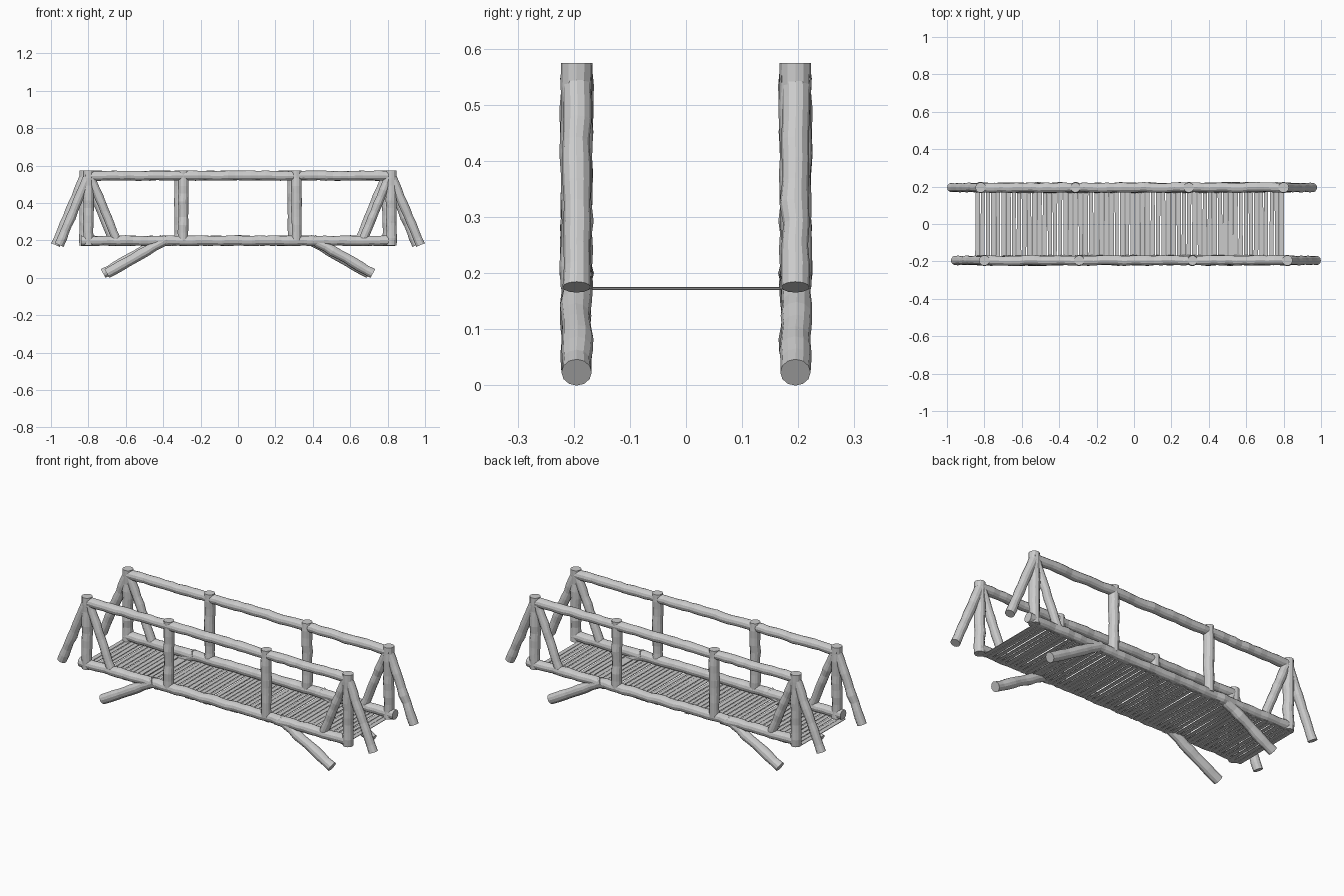
import bpy, bmesh, math, random
from mathutils import Vector

if "Cube" in bpy.data.objects:
    bpy.data.objects.remove(bpy.data.objects["Cube"])

random.seed(7)
SIDES = 12
RAIL_Y = 0.195      # distance of each railing from the centre line
SHIFT = 0.01        # the two railings are slightly staggered along x


def new_object(name, bm):
    bmesh.ops.recalc_face_normals(bm, faces=bm.faces)
    mesh = bpy.data.meshes.new(name)
    bm.to_mesh(mesh)
    bm.free()
    obj = bpy.data.objects.new(name, mesh)
    bpy.context.collection.objects.link(obj)
    return obj


def log(name, start, end, radius, wobble=0.003):
    """Rough faceted log between two points, given as (x, z) in the railing plane."""
    a, b = Vector((start[0], 0, start[1])), Vector((end[0], 0, end[1]))
    axis = (b - a).normalized()
    u = Vector((0, 1, 0))
    v = axis.cross(u)
    steps = max(6, round((b - a).length / 0.04))
    bm = bmesh.new()
    rings = []
    for i in range(steps + 1):
        inner = 0 < i < steps
        w = wobble if inner else 0
        centre = a.lerp(b, i / steps) + u * random.uniform(-w, w) + v * random.uniform(-w, w) * 0.6
        r = radius * (random.uniform(0.93, 1.05) if inner else 1)
        ring = []
        for k in range(SIDES):
            t = 2 * math.pi * k / SIDES
            ring.append(bm.verts.new(centre + (u * math.cos(t) + v * math.sin(t)) * r))
        rings.append(ring)
    for p, q in zip(rings, rings[1:]):
        for k in range(SIDES):
            n = (k + 1) % SIDES
            bm.faces.new((p[k], p[n], q[n], q[k]))
    bm.faces.new(rings[0])
    bm.faces.new(rings[-1])
    return new_object(name, bm)


# One railing: beams, posts and braces
parts = [
    log("top_rail", (-0.825, 0.546), (0.82, 0.546), 0.026),
    log("bottom_beam", (-0.85, 0.198), (0.82, 0.198), 0.027),
]
for side, s in (("left", -1), ("right", 1)):
    parts += [
        log(f"end_post_{side}", (s * 0.81, 0.172), (s * 0.81, 0.574), 0.028),
        log(f"middle_post_{side}", (s * 0.303, 0.2), (s * 0.303, 0.574), 0.027),
        log(f"outer_brace_{side}", (s * 0.81, 0.545), (s * 0.966, 0.175), 0.025, 0.002),
        log(f"inner_brace_{side}", (s * 0.80, 0.545), (s * 0.66, 0.205), 0.024, 0.002),
        log(f"under_strut_{side}", (s * 0.39, 0.205), (s * 0.711, 0.023), 0.027),
    ]

# Place it at the front, and a half-turn copy at the back
for obj in parts:
    back = obj.copy()
    bpy.context.collection.objects.link(back)
    back.name = "back_" + obj.name
    back.location = (-SHIFT, RAIL_Y, 0)
    back.rotation_euler.z = math.pi
    obj.name = "front_" + obj.name
    obj.location = (SHIFT, -RAIL_Y, 0)

# Deck of thin irregular planks
bm = bmesh.new()
COUNT = 60
PITCH = 1.655 / COUNT
for i in range(COUNT):
    x = -0.85 + PITCH * i
    corners = []
    for y in (-0.2, 0.2):
        yy = y + random.uniform(-0.006, 0.006)
        corners.append((x + random.uniform(0.0, 0.005), yy))
        corners.append((x + PITCH - random.uniform(0.0, 0.005), yy))
    z = 0.1725 + random.uniform(-0.001, 0.001)
    low = [bm.verts.new((*corners[k], z - 0.0015)) for k in (0, 1, 3, 2)]
    top = [bm.verts.new((*corners[k], z + 0.0015)) for k in (0, 1, 3, 2)]
    bm.faces.new(low[::-1])
    bm.faces.new(top)
    for k in range(4):
        n = (k + 1) % 4
        bm.faces.new((low[k], low[n], top[n], top[k]))
new_object("deck_planks", bm)
